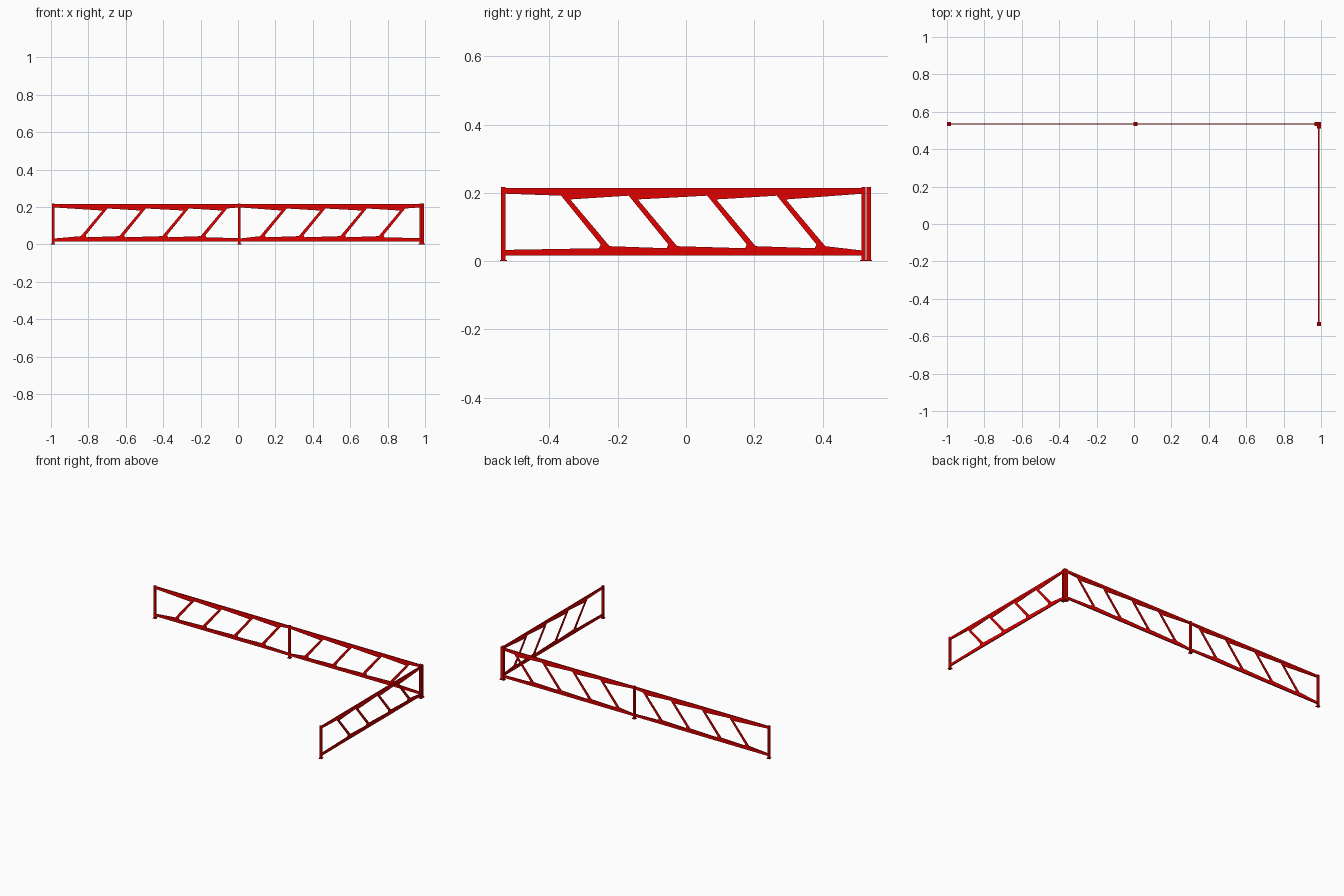
import bpy, bmesh
from math import pi
from mathutils import Matrix, Vector

if "Cube" in bpy.data.objects:
    bpy.data.objects.remove(bpy.data.objects["Cube"])

red = bpy.data.materials.new("red_paint")
red.diffuse_color = (0.75, 0.0, 0.0, 1)
red.use_nodes = True
red.node_tree.nodes["Principled BSDF"].inputs["Base Color"].default_value = red.diffuse_color


def finish(bm, name, matrix=Matrix()):
    bmesh.ops.recalc_face_normals(bm, faces=bm.faces)
    me = bpy.data.meshes.new(name)
    bm.to_mesh(me)
    bm.free()
    me.materials.append(red)
    ob = bpy.data.objects.new(name, me)
    bpy.context.collection.objects.link(ob)
    ob.matrix_world = matrix
    return ob


def add_box(bm, lo, hi):
    lo, hi = Vector(lo), Vector(hi)
    m = Matrix.Translation((lo + hi) / 2) @ Matrix.Diagonal((*(hi - lo), 1))
    bmesh.ops.create_cube(bm, size=1, matrix=m)


# Square post with a small foot plate
def post(name, x, y):
    bm = bmesh.new()
    r, f = 0.0063, 0.0105
    add_box(bm, (x - r, y - r, 0.003), (x + r, y + r, 0.218))
    add_box(bm, (x - f, y - f, 0), (x + f, y + f, 0.004))
    finish(bm, name)


# Cut-out plate with slanted bars; u runs along the panel, seen from outside
def plate(name, u0, u1, bars, matrix):
    zt, zb = 0.21, 0.02
    bm = bmesh.new()

    def face(*pts):
        bm.faces.new([bm.verts.new((u, 0, z)) for u, z in pts])

    tl, bl = (u0, 0.198), (u0, 0.033)
    for s in bars + [None]:
        if s is None:
            tr, bra, brb = (u1, 0.198), None, (u1, 0.031)
        else:
            tr, bra, brb = (s - 0.002, 0.192), (s + 0.109, 0.038), (s + 0.114, 0.049)
        # strips above and below the opening
        face(tl, tr, (tr[0], zt), (tl[0], zt))
        low = [bl] + ([bra] if bra else []) + [brb]
        for a, b in zip(low, low[1:]):
            face(a, (a[0], zb), (b[0], zb), b)
        # slanted bar after the opening
        if s is not None:
            tl, bl = (s + 0.025, 0.181), (s + 0.140, 0.044)
            face(tr, tl, (tl[0], zt), (tr[0], zt))
            face(tr, brb, bl, tl)
            face(brb, (brb[0], zb), (bl[0], zb), bl)
    bmesh.ops.remove_doubles(bm, verts=bm.verts, dist=1e-5)
    ob = finish(bm, name, matrix)
    mod = ob.modifiers.new("thickness", "SOLIDIFY")
    mod.thickness, mod.offset = 0.004, 0


# Top and bottom rails plus the plate
def panel(name, u0, u1, bars, origin, angle):
    m = Matrix.Translation(origin) @ Matrix.Rotation(angle, 4, "Z")
    for part, z0, z1 in (("top_rail", 0.201, 0.215), ("bottom_rail", 0.016, 0.031)):
        bm = bmesh.new()
        add_box(bm, (u0, -0.0035, z0), (u1, 0.0035, z1))
        finish(bm, f"{name}_{part}", m)
    plate(f"{name}_plate", u0, u1, bars, m)


BACK_Y, SIDE_X = 0.535, 0.988
panel("back_left", -0.007, 0.988, [0.06, 0.265, 0.495, 0.70], (0, BACK_Y, 0), pi)
panel("back_right", -0.976, -0.007, [-0.892, -0.687, -0.465, -0.258], (0, BACK_Y, 0), pi)
panel("side", -0.535, 0.520, [-0.364, -0.166, 0.064, 0.268], (SIDE_X, 0, 0), pi / 2)

post("back_left_post", -0.988, BACK_Y)
post("back_middle_post", 0.007, BACK_Y)
post("back_corner_post", 0.976, BACK_Y)
post("corner_post", SIDE_X, BACK_Y)
post("side_corner_post", SIDE_X, 0.520)
post("side_front_post", SIDE_X, -0.535)
